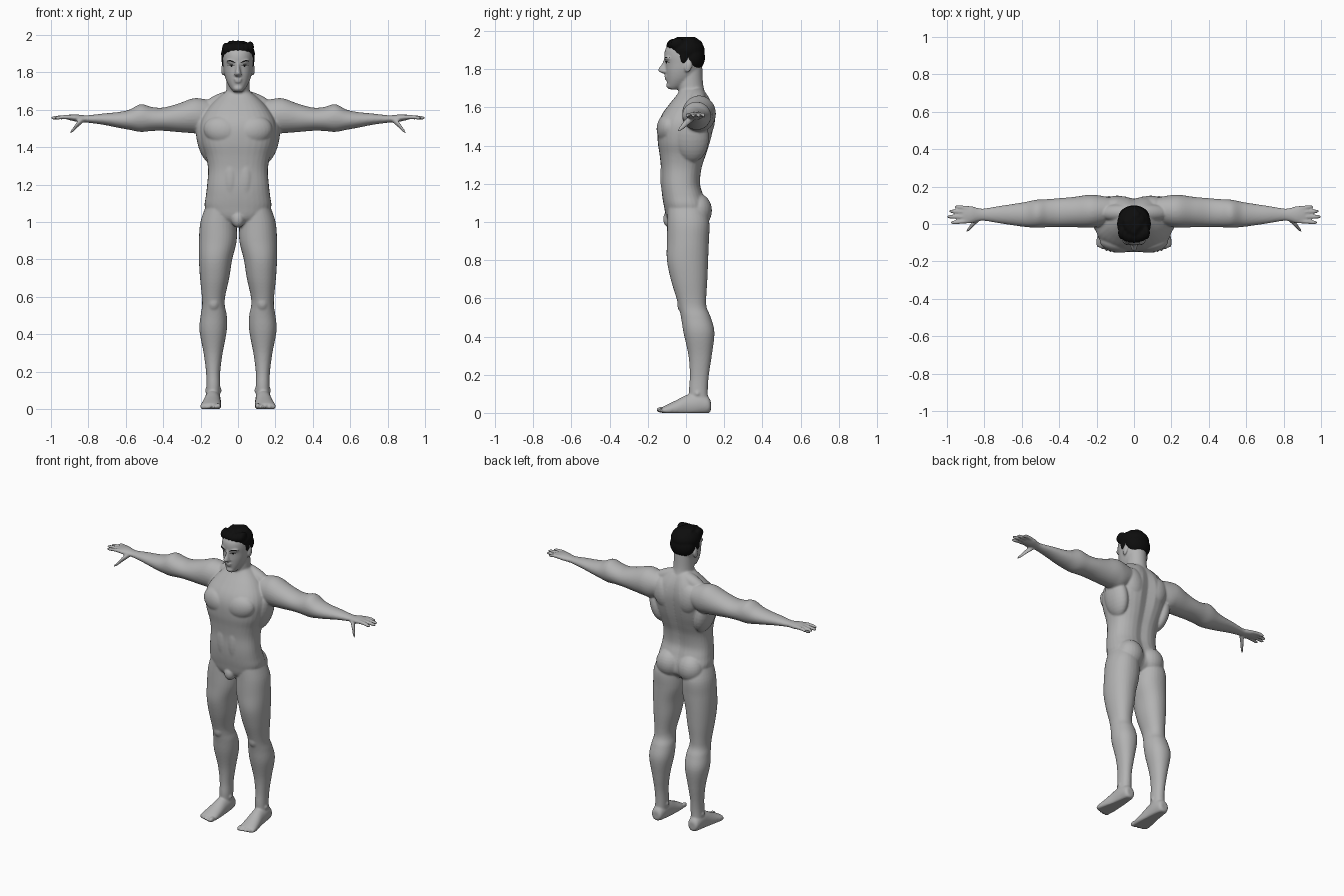
import bpy, bmesh, math, random
from mathutils import Vector, Matrix
from mathutils.bvhtree import BVHTree

random.seed(4)


def material(name, c):
    m = bpy.data.materials.new(name)
    m.diffuse_color = (c[0], c[1], c[2], 1)
    return m


GREY = material("grey skin", (0.45, 0.45, 0.45))
BLACK = material("black hair", (0.004, 0.004, 0.004))
WHITE = material("eye white", (0.6, 0.6, 0.6))


def resample(rows, steps=5):
    """Catmull-Rom interpolation of section rows."""
    out = []
    for i in range(len(rows) - 1):
        a, b, c, d = (rows[max(0, min(len(rows) - 1, i + k))] for k in (-1, 0, 1, 2))
        for s in range(steps):
            t = s / steps
            out.append([0.5 * (2 * q + (r - p) * t + (2 * p - 5 * q + 4 * r - w) * t * t
                               + (3 * q - p - 3 * r + w) * t ** 3)
                        for p, q, r, w in zip(a, b, c, d)])
    return out + [list(rows[-1])]


def loft(bm, rows, axis, power=2.0, groove=0.0, floor=False, mirror=False, n=32):
    """Rows are (position, centre a, radius a, centre b, radius b) along an axis."""
    for side in ((1, -1) if mirror else (1,)):
        rings = []
        for p, ca, ra, cb, rb in resample(rows):
            ring = []
            for k in range(n):
                t = 2 * math.pi * k / n
                c, s = math.cos(t), math.sin(t)
                a = ca + ra * math.copysign(abs(c) ** (2 / power), c)
                db = rb * math.copysign(abs(s) ** (2 / power), s)
                if s > 0:
                    db *= 1 - groove * math.exp(-(a / 0.035) ** 2)
                b = cb + db
                co = {"z": (a, b, p), "y": (a, p, b), "x": (p, b, a)}[axis]
                z = max(co[2], 0) if floor else co[2]
                ring.append(bm.verts.new((co[0] * side, co[1], z)))
            rings.append(ring)
        for r0, r1 in zip(rings, rings[1:]):
            for k in range(n):
                bm.faces.new((r0[k], r0[(k + 1) % n], r1[(k + 1) % n], r1[k]))
        bm.faces.new(rings[0][::-1])
        bm.faces.new(rings[-1])


def blob(bm, centre, radii, rot=(0, 0, 0), mirror=False):
    """Ellipsoid, optionally mirrored across x."""
    for side in ((1, -1) if mirror else (1,)):
        m = Matrix.Translation((centre[0] * side, centre[1], centre[2]))
        for ang, ax, sg in zip(rot, "XYZ", (1, side, side)):
            m = m @ Matrix.Rotation(math.radians(ang) * sg, 4, ax)
        m = m @ Matrix.Diagonal((*radii, 1))
        bmesh.ops.create_uvsphere(bm, u_segments=24, v_segments=14, radius=1, matrix=m)


def front_back(rows):
    """(z, half width, front y, back y) to loft rows."""
    return [(z, 0, w, (f + b) / 2, (b - f) / 2) for z, w, f, b in rows]


def fuse(bm, name, mat, voxel, smooth):
    """Weld overlapping shells into one smooth skin."""
    bmesh.ops.recalc_face_normals(bm, faces=bm.faces[:])
    me = bpy.data.meshes.new(name)
    bm.to_mesh(me)
    bm.free()
    ob = bpy.data.objects.new(name, me)
    bpy.context.collection.objects.link(ob)
    r = ob.modifiers.new("weld", "REMESH")
    r.mode, r.voxel_size = "VOXEL", voxel
    s = ob.modifiers.new("soften", "SMOOTH")
    s.factor, s.iterations = 0.5, smooth
    ob.data = bpy.data.meshes.new_from_object(
        ob.evaluated_get(bpy.context.evaluated_depsgraph_get()))
    ob.modifiers.clear()
    ob.data.materials.clear()
    ob.data.materials.append(mat)
    ob.data.shade_smooth()
    return ob


# Torso and neck
bm = bmesh.new()
loft(bm, front_back([
    (.975, .07, -.06, .07), (1.02, .15, -.1, .115), (1.08, .178, -.115, .115), (1.14, .172, -.125, .095),
    (1.2, .165, -.13, .078), (1.28, .16, -.131, .086), (1.35, .172, -.138, .108), (1.42, .195, -.148, .13),
    (1.5, .205, -.148, .148), (1.56, .19, -.128, .152), (1.62, .15, -.085, .14), (1.67, .1, -.045, .115),
    (1.7, .06, -.03, .09)]), "z", power=2.5, groove=.13)
loft(bm, front_back([(1.6, .08, -.03, .12), (1.66, .068, -.035, .105), (1.72, .062, -.045, .09),
                     (1.82, .06, -.04, .085)]), "z")
blob(bm, (.09, -.1, 1.49), (.095, .053, .075), (0, -12, 8), True)     # chest
blob(bm, (.165, .03, 1.44), (.055, .09, .13), (0, 12, 0), True)       # lats
blob(bm, (.09, .1, 1.54), (.075, .052, .1), (0, 15, 0), True)         # shoulder blades
blob(bm, (.085, .06, 1.645), (.12, .045, .045), (0, 22, 0), True)     # trapezius
blob(bm, (.04, -.095, 1.24), (.045, .04, .13), (0, 0, 0), True)       # abdomen
blob(bm, (.08, .06, 1.06), (.085, .076, .09), (0, 0, 0), True)        # seat
blob(bm, (0, -.085, 1.015), (.035, .035, .045))                       # pelvis front

# Legs
loft(bm, [(1.09, .095, .075, 0, .095), (1, .105, .096, .012, .11), (.9, .108, .101, .01, .11),
          (.8, .12, .089, .008, .108), (.7, .125, .078, .016, .096), (.6, .131, .062, .028, .078),
          (.55, .131, .061, .036, .073), (.5, .13, .07, .052, .078), (.42, .133, .073, .068, .081),
          (.3, .133, .051, .074, .061), (.2, .133, .038, .07, .05), (.12, .132, .037, .065, .049),
          (.04, .135, .038, .068, .048)], "z", power=2.15, mirror=True)
blob(bm, (.13, -.012, .57), (.036, .034, .05), mirror=True)           # kneecap
blob(bm, (.132, .06, .1), (.045, .027, .026), mirror=True)            # ankle bones

# Feet and toes
loft(bm, [(.13, .135, .024, .035, .026), (.115, .135, .037, .04, .045), (.07, .135, .043, .045, .06),
          (.01, .137, .045, .035, .062), (-.05, .142, .052, .022, .045), (-.1, .146, .056, .015, .028),
          (-.125, .147, .05, .012, .018)], "y", floor=True, mirror=True)
for i in range(5):
    r = .016 if i == 0 else .012
    blob(bm, (.105 + i * .0215, -.127 + .002 * i * i, r), (r * .85, .028, r), mirror=True)

# Arms and palms
loft(bm, [(.1, 1.575, .06, .075, .06), (.18, 1.565, .092, .07, .082), (.24, 1.568, .093, .068, .088),
          (.32, 1.557, .076, .064, .081), (.4, 1.55, .062, .061, .077), (.46, 1.551, .064, .058, .075),
          (.52, 1.556, .074, .055, .075), (.58, 1.547, .054, .051, .067), (.64, 1.546, .042, .05, .058),
          (.72, 1.55, .03, .05, .046), (.8, 1.551, .02, .05, .033), (.835, 1.553, .019, .05, .036),
          (.87, 1.557, .019, .05, .046), (.905, 1.56, .014, .05, .046), (.92, 1.56, .009, .05, .042)],
     "x", mirror=True)

# Fingers and thumb
for y0, y1, tip in ((.085, .092, .955), (.062, .068, .985), (.038, .039, .995), (.015, .008, .975)):
    loft(bm, [(.885, 1.56, .012, y0, .012), (.93, 1.561, .0115, (y0 + y1) / 2, .0115),
              (tip - .01, 1.557, .01, y1, .01), (tip + .004, 1.556, .005, y1, .005)],
         "x", mirror=True, n=12)
loft(bm, [(.83, 1.545, .016, .03, .018), (.86, 1.52, .017, .002, .017), (.88, 1.495, .013, -.022, .013),
          (.895, 1.48, .008, -.038, .008)], "x", mirror=True, n=12)

# Head
loft(bm, front_back([
    (1.695, .022, -.088, -.04), (1.715, .04, -.097, 0), (1.75, .06, -.102, .04), (1.79, .073, -.106, .07),
    (1.83, .079, -.107, .085), (1.87, .081, -.114, .088), (1.91, .078, -.106, .083), (1.945, .06, -.075, .06),
    (1.96, .03, -.035, .03)]), "z", power=2.15)
loft(bm, front_back([(1.777, .012, -.118, -.08), (1.787, .02, -.141, -.08), (1.8, .016, -.146, -.08),
                     (1.83, .01, -.126, -.08), (1.862, .012, -.113, -.08)]), "z", n=16)
blob(bm, (.034, -.094, 1.856), (.03, .019, .01), (0, -6, 16), True)   # brow ridge
blob(bm, (0, -.1, 1.763), (.024, .014, .006))                         # upper lip
blob(bm, (0, -.099, 1.75), (.02, .014, .006))                         # lower lip
blob(bm, (0, -.088, 1.715), (.026, .016, .016))                       # chin
blob(bm, (.08, .012, 1.815), (.01, .02, .032), (-12, 0, 0), True)     # ears
body = fuse(bm, "body", GREY, .006, 4)

# Hair: a cap with swept locks
bm = bmesh.new()
blob(bm, (0, 0, 1.9), (.091, .098, .07))
blob(bm, (0, .035, 1.862), (.084, .065, .076))
blob(bm, (.077, -.012, 1.865), (.011, .02, .036), mirror=True)
for i in range(7):
    x = -.066 + .022 * i
    blob(bm, (x, -.068 + 5 * x * x, 1.93 + random.uniform(-.004, .006)), (.019, .036, .03), (20, 0, 0))
for i in range(26):
    t, r = random.uniform(0, 2 * math.pi), random.uniform(.02, .065)
    z = 1.95 - 5 * max(0, r - .035) ** 1.5
    blob(bm, (r * math.cos(t), r * math.sin(t), z), (.02, .032, .02), (0, 0, random.uniform(-40, 40)))
fuse(bm, "hair", BLACK, .006, 2)

# Brows and eyes: thin strips laid on the face
tree = BVHTree.FromPolygons([v.co for v in body.data.vertices], [p.vertices for p in body.data.polygons])


def strip(name, mat, x0, x1, line, half, lift):
    b = bmesh.new()
    n = 12
    for side in (1, -1):
        pairs = []
        for i in range(n + 1):
            t = i / n
            x = x0 + (x1 - x0) * t
            pair = []
            for k in (-1, 1):
                z = line(t) + k * half(t)
                hit = tree.ray_cast(Vector((x * side, -1, z)), Vector((0, 1, 0)))[0]
                pair.append(b.verts.new((x * side, hit.y - lift, z)))
            pairs.append(pair)
        for p, q in zip(pairs, pairs[1:]):
            f = (p[0], q[0], q[1], p[1])
            b.faces.new(f if side > 0 else f[::-1])
    me = bpy.data.meshes.new(name)
    b.to_mesh(me)
    b.free()
    me.materials.append(mat)
    bpy.context.collection.objects.link(bpy.data.objects.new(name, me))


def almond(w):
    return lambda t: .0006 + w * math.sin(math.pi * t)


strip("eyebrows", BLACK, .012, .062, lambda t: 1.85 + .012 * math.sin(2.2 * t), almond(.0035), .002)
strip("eye_whites", WHITE, .018, .052, lambda t: 1.834, almond(.005), .0015)
strip("eyelashes", BLACK, .016, .055, lambda t: 1.836 + .004 * math.sin(math.pi * t), almond(.0022), .003)
strip("irises", BLACK, .03, .04, lambda t: 1.834, almond(.0045), .0025)
